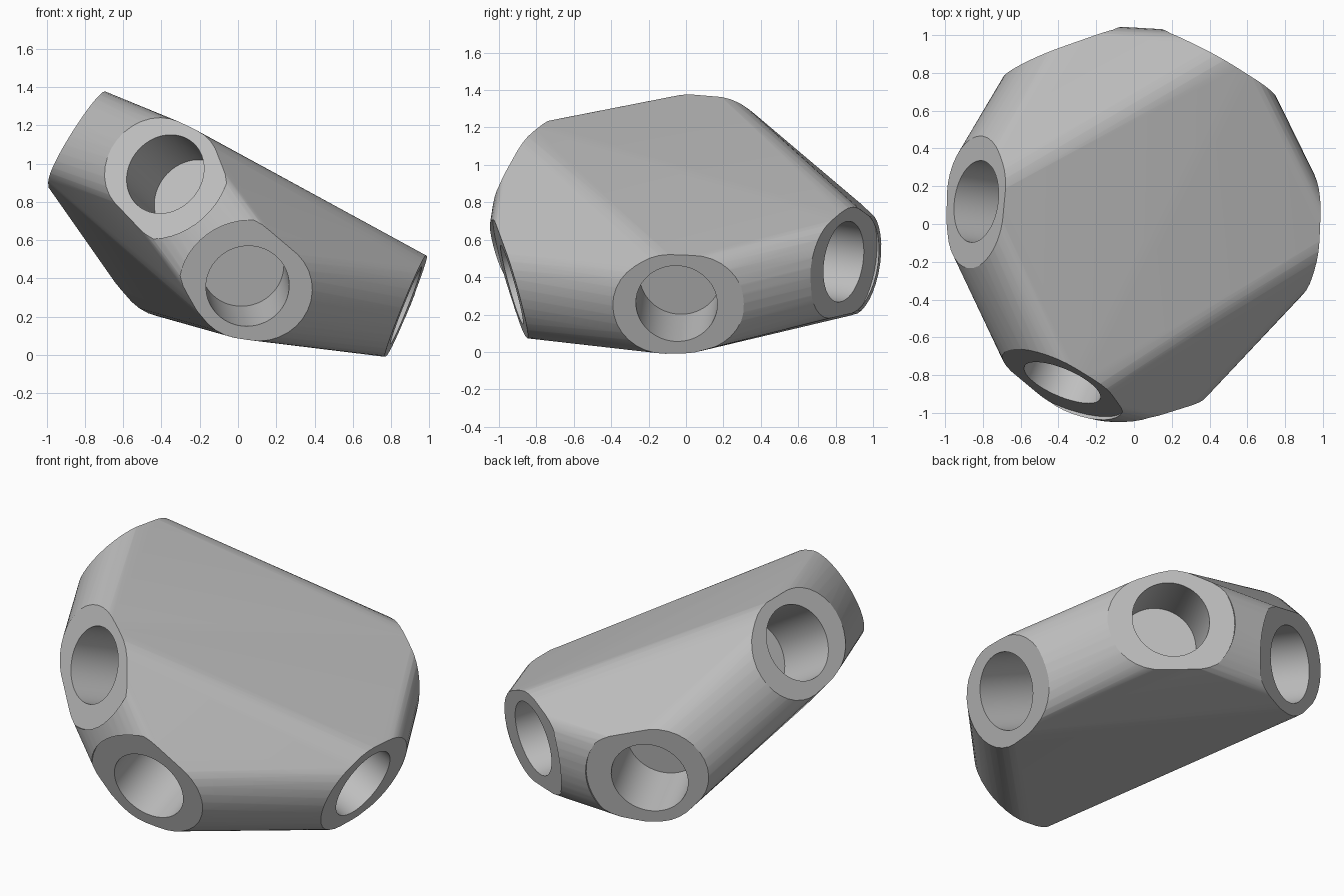
import bpy
import bmesh
from mathutils import Vector, Matrix

old = bpy.data.objects.get("Cube")
if old:
    bpy.data.objects.remove(old)

HUB = Vector((-0.02, 0.0, 0.62))
REACH = 0.97        # distance from hub to each end face
HULL_REACH = 1.025  # untrimmed length of the arms
ARM_RADIUS = 0.275
BORE_RADIUS = 0.218
BORE_DEPTH = 0.39
TRIM_RADIUS = 0.36

# Directions of the six arms, seen from the hub
arms = [Vector(d).normalized() for d in (
    (-0.36, -0.84, 0.325),
    (0.07, -0.93, -0.26),
    (0.895, -0.05, -0.36),
    (0.47, 0.86, -0.14),
    (-0.36, 0.895, -0.14),
    (-0.82, 0.12, 0.515),
)]

grey = bpy.data.materials.new("light_grey")
grey.use_nodes = True
colour = (0.52, 0.52, 0.52, 1.0)
grey.diffuse_color = colour
grey.node_tree.nodes["Principled BSDF"].inputs["Base Color"].default_value = colour


def add_object(name, bm):
    mesh = bpy.data.meshes.new(name)
    bm.to_mesh(mesh)
    bm.free()
    mesh.materials.append(grey)
    obj = bpy.data.objects.new(name, mesh)
    bpy.context.collection.objects.link(obj)
    return obj


def arm_matrix(direction, distance):
    turn = direction.to_track_quat('Z', 'Y').to_matrix().to_4x4()
    return Matrix.Translation(HUB + direction * distance) @ turn


def cylinder(name, direction, start, end, radius, sides):
    bm = bmesh.new()
    bmesh.ops.create_cone(bm, cap_ends=True, segments=sides,
                          radius1=radius, radius2=radius, depth=end - start,
                          matrix=arm_matrix(direction, (start + end) / 2))
    return add_object(name, bm)


def cut(body, cutter):
    cutter.hide_render = True
    mod = body.modifiers.new("cut", 'BOOLEAN')
    mod.operation = 'DIFFERENCE'
    mod.solver = 'EXACT'
    mod.object = cutter
    bpy.ops.object.modifier_apply(modifier=mod.name)
    bpy.data.objects.remove(cutter)


# Connector body: one skin stretched over the ends of all arms
bm = bmesh.new()
for arm in arms:
    bmesh.ops.create_circle(bm, segments=32, radius=ARM_RADIUS,
                            matrix=arm_matrix(arm, HULL_REACH))
bmesh.ops.convex_hull(bm, input=bm.verts[:])
bmesh.ops.dissolve_limit(bm, angle_limit=0.002, verts=bm.verts[:], edges=bm.edges[:])
bmesh.ops.recalc_face_normals(bm, faces=bm.faces[:])
body = add_object("connector_body", bm)

bpy.ops.object.select_all(action='DESELECT')
bpy.context.view_layer.objects.active = body
body.select_set(True)

# Flat end faces, then the blind sockets
for arm in arms:
    cut(body, cylinder("end_trim", arm, REACH, REACH + 0.3, TRIM_RADIUS, 48))
for arm in arms:
    cut(body, cylinder("socket_bore", arm, REACH - BORE_DEPTH, REACH + 0.2,
                       BORE_RADIUS, 64))

bpy.ops.object.shade_smooth_by_angle(angle=0.5)
